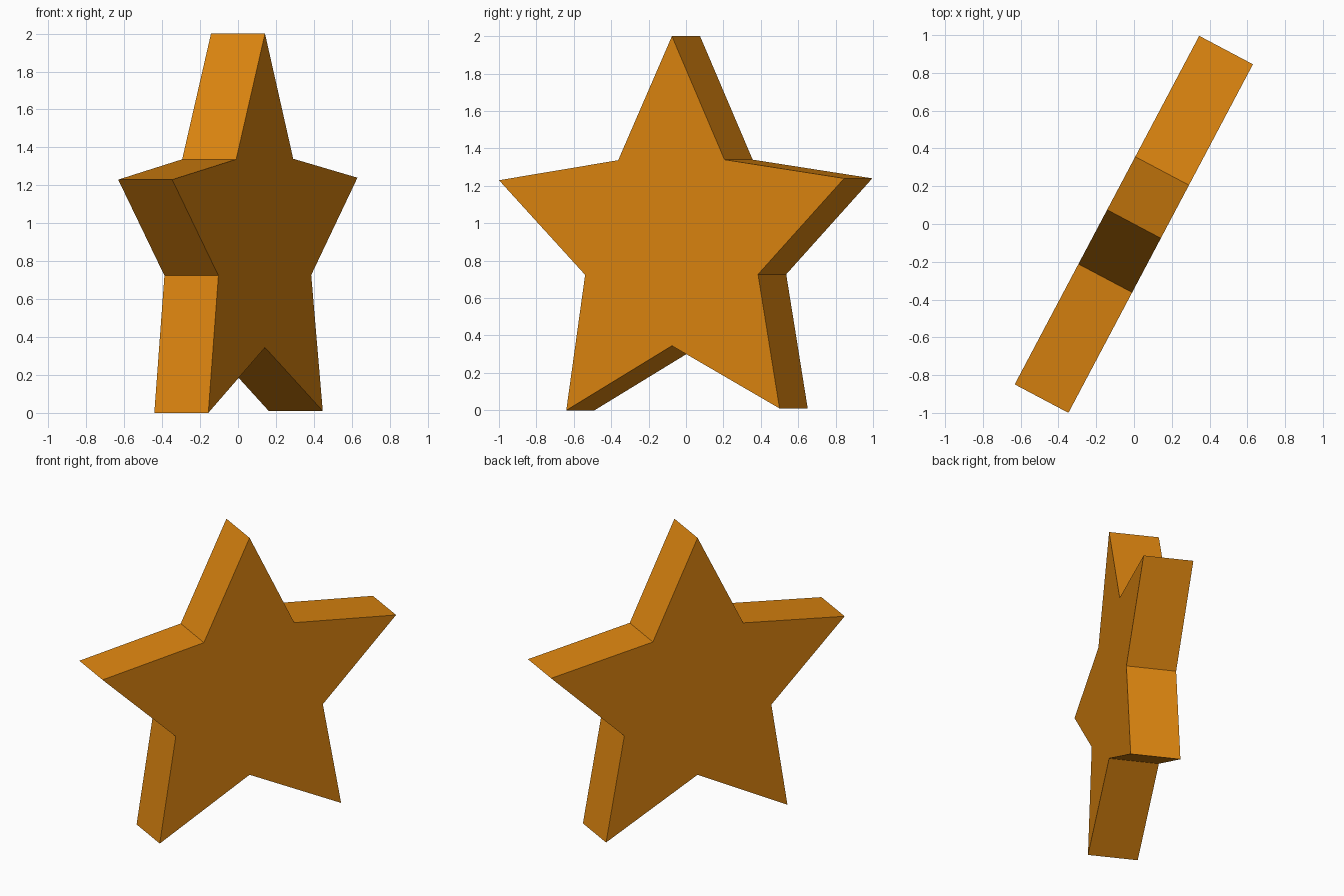
import bpy, bmesh
from mathutils import Vector

if "Cube" in bpy.data.objects:
    bpy.data.objects.remove(bpy.data.objects["Cube"])

# Star outline: distance along the star's width, height
OUTLINE = [(0, 2.0), (0.318, 1.34), (1.042, 1.24), (0.521, 0.727), (0.651, 0.01),
           (0, 0.345), (-0.639, 0.0), (-0.525, 0.724), (-1.046, 1.23), (-0.325, 1.337)]
THICKNESS = 0.322
along = Vector((0.468, 0.884, 0)).normalized()   # width direction, turned about z
normal = Vector((along.y, -along.x, 0))          # thickness direction

# Orange body colour
orange = bpy.data.materials.new("orange")
orange.diffuse_color = (0.72, 0.235, 0.005, 1)
orange.use_nodes = True
orange.node_tree.nodes["Principled BSDF"].inputs["Base Color"].default_value = orange.diffuse_color

# Star: one flat outline extruded through its thickness
bm = bmesh.new()
verts = [bm.verts.new(along * s + Vector((0, 0, z)) - normal * THICKNESS / 2)
         for s, z in OUTLINE]
face = bm.faces.new(verts)
ext = bmesh.ops.extrude_face_region(bm, geom=[face], use_keep_orig=True)
bmesh.ops.translate(bm, vec=normal * THICKNESS,
                    verts=[g for g in ext["geom"] if isinstance(g, bmesh.types.BMVert)])
bmesh.ops.recalc_face_normals(bm, faces=bm.faces)
mesh = bpy.data.meshes.new("star")
bm.to_mesh(mesh)
bm.free()
mesh.materials.append(orange)
star = bpy.data.objects.new("star", mesh)
bpy.context.collection.objects.link(star)
